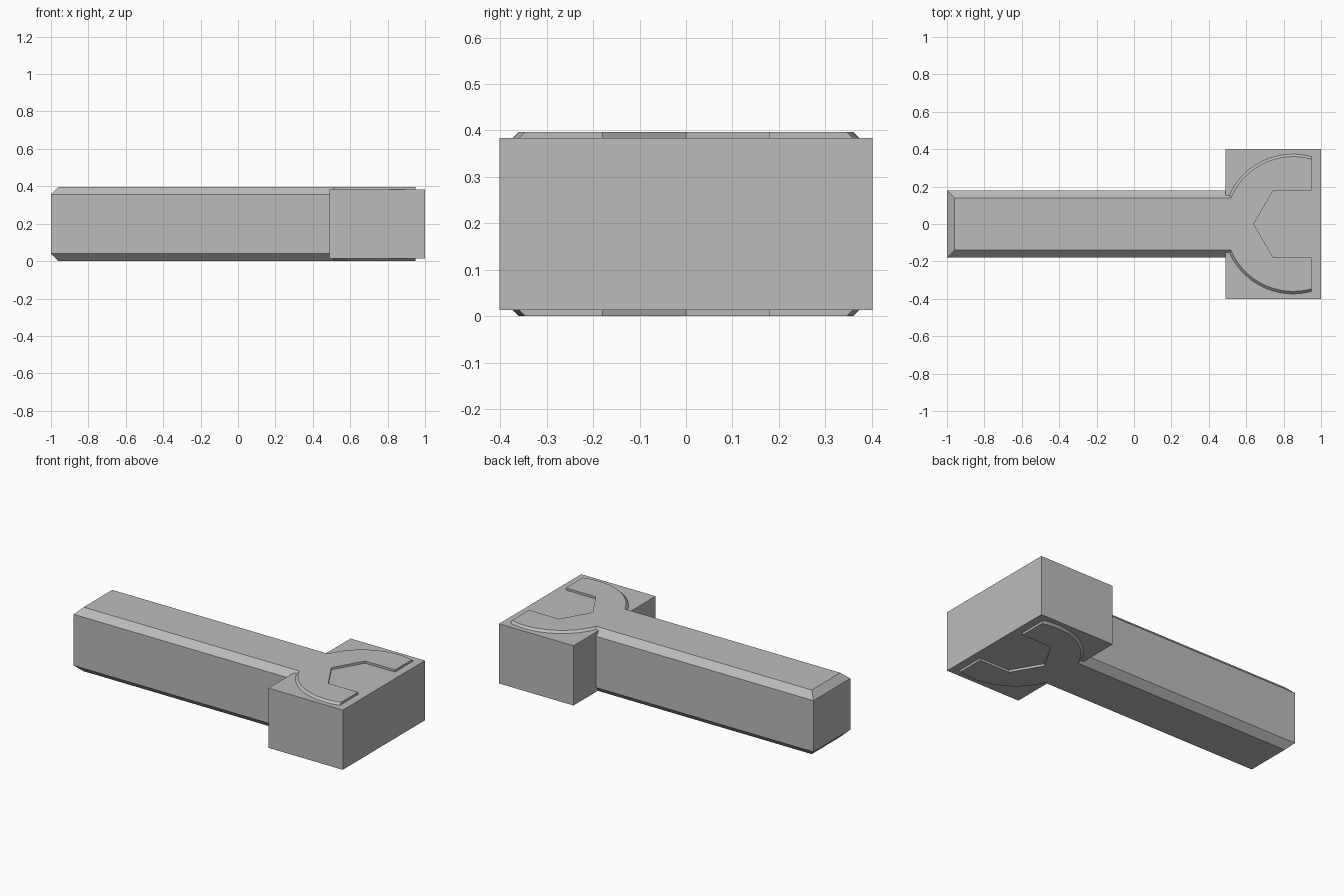
import bpy, bmesh, math

if "Cube" in bpy.data.objects:
    bpy.data.objects.remove(bpy.data.objects["Cube"])

HEIGHT = 0.397      # full wrench thickness
CHAMFER = 0.04
ARC_X = 0.85        # centre of the rounded jaw
JAW_END = 0.95

grey = bpy.data.materials.new("plain grey")
grey.diffuse_color = (0.5, 0.5, 0.5, 1)
grey.use_nodes = True
grey.node_tree.nodes["Principled BSDF"].inputs["Base Color"].default_value = grey.diffuse_color


def finish(bm, name):
    bmesh.ops.recalc_face_normals(bm, faces=bm.faces)
    mesh = bpy.data.meshes.new(name)
    bm.to_mesh(mesh)
    bm.free()
    mesh.materials.append(grey)
    obj = bpy.data.objects.new(name, mesh)
    bpy.context.collection.objects.link(obj)
    return obj


def outline(inset, steps=28):
    """Wrench outline; the inset shrinks the handle and round jaw only."""
    half, radius = 0.18 - inset, 0.40 - inset
    start = math.pi - math.asin(half / radius)
    end = math.acos((JAW_END - ARC_X) / radius)
    upper = [(-1 + inset, half)]
    for i in range(steps + 1):
        a = start + (end - start) * i / steps
        upper.append((ARC_X + radius * math.cos(a), radius * math.sin(a)))
    upper += [(JAW_END, 0.18), (0.745, 0.18)]
    return upper + [(0.64, 0)] + [(x, -y) for x, y in reversed(upper)]


# Wrench: chamfered handle and open jaw lofted through four levels
bm = bmesh.new()
levels = [(0, CHAMFER), (CHAMFER, 0), (HEIGHT - CHAMFER, 0), (HEIGHT, CHAMFER)]
rings = [[bm.verts.new((x, y, z)) for x, y in outline(d)] for z, d in levels]
for low, high in zip(rings, rings[1:]):
    n = len(low)
    for i in range(n):
        j = (i + 1) % n
        bm.faces.new((low[i], low[j], high[j], high[i]))
bm.faces.new(rings[0])
bm.faces.new(rings[-1])
finish(bm, "wrench")

# Block enclosing the jaw
bm = bmesh.new()
bmesh.ops.create_cube(bm, size=1)
for v in bm.verts:
    v.co = (0.745 + v.co.x * 0.51, v.co.y * 0.804, HEIGHT / 2 + v.co.z * 0.37)
finish(bm, "head_block")
